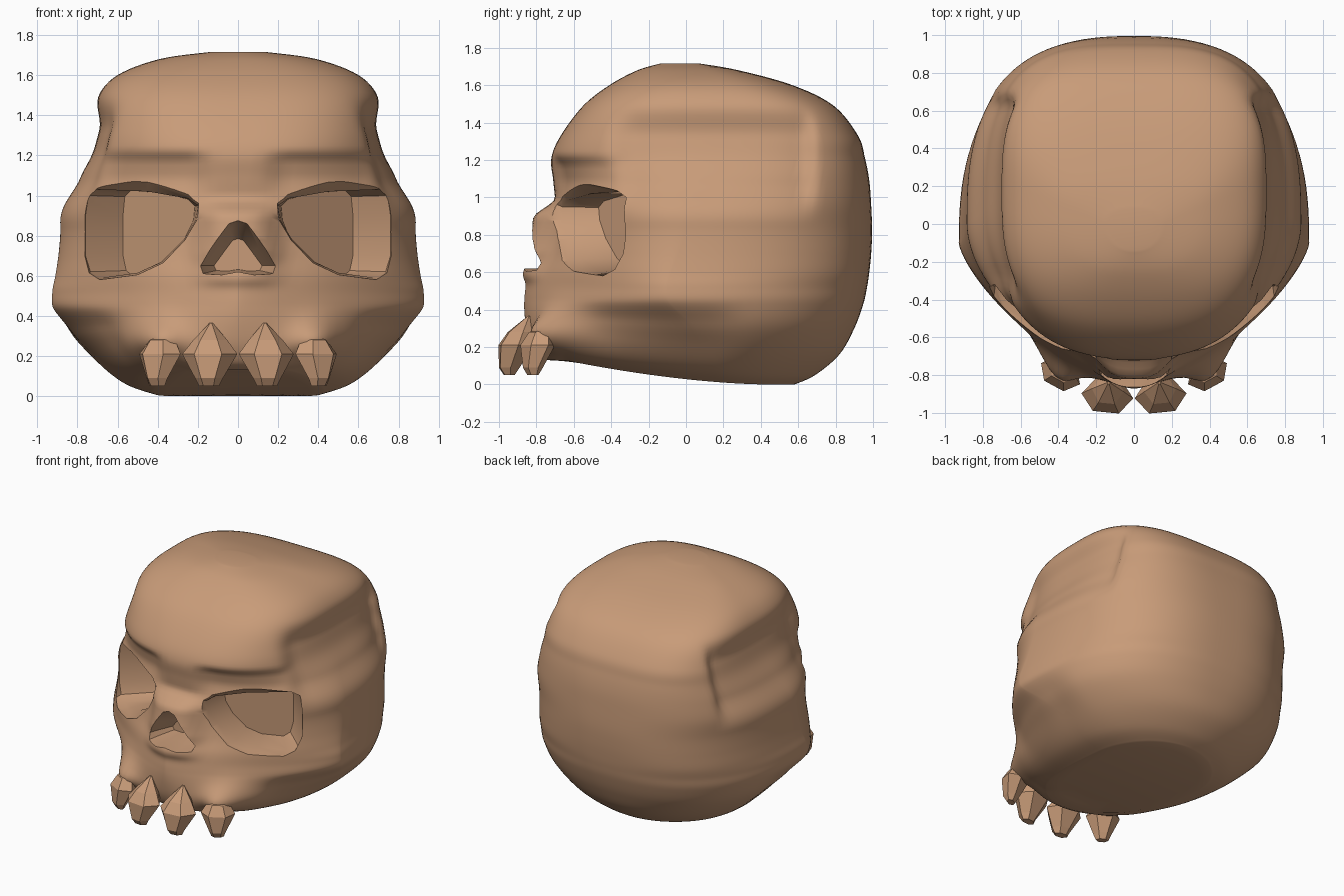
import bpy, bmesh, math

if "Cube" in bpy.data.objects:
    bpy.data.objects.remove(bpy.data.objects["Cube"])

bone = bpy.data.materials.new("tan bone")
bone.diffuse_color = (0.58, 0.33, 0.19, 1)
bone.use_nodes = True
bone.node_tree.nodes["Principled BSDF"].inputs["Base Color"].default_value = bone.diffuse_color


def make(name, verts, faces):
    me = bpy.data.meshes.new(name)
    me.from_pydata(verts, [], faces)
    bm = bmesh.new()
    bm.from_mesh(me)
    bmesh.ops.recalc_face_normals(bm, faces=bm.faces)
    bm.to_mesh(me)
    bm.free()
    ob = bpy.data.objects.new(name, me)
    bpy.context.collection.objects.link(ob)
    me.materials.append(bone)
    return ob


def loft(name, rings):
    """Skin closed rings of equal length and cap both ends."""
    n = len(rings[0])
    verts = [v for r in rings for v in r]
    faces = [(i * n + j, i * n + (j + 1) % n, (i + 1) * n + (j + 1) % n, (i + 1) * n + j)
             for i in range(len(rings) - 1) for j in range(n)]
    faces += [tuple(range(n))[::-1], tuple(range(len(verts) - n, len(verts)))]
    return make(name, verts, faces)


def step(a, b, t):
    t = min(1, max(0, (t - a) / (b - a)))
    return t * t * (3 - 2 * t)


def bump(t, width, power=2):
    return math.exp(-abs(t / width) ** power)


# Skull levels: height, front y, half width, y of widest point, back y, front and back roundness
L = [(0.00, -0.74, 0.42, 0.15, 0.58, 2.4, 2.0),
     (0.05, -0.80, 0.56, 0.15, 0.69, 2.3, 2.0),
     (0.16, -0.84, 0.71, 0.14, 0.82, 2.1, 2.1),
     (0.30, -0.86, 0.85, 0.05, 0.90, 1.7, 2.3),
     (0.43, -0.865, 0.92, -0.08, 0.948, 1.45, 2.45),
     (0.52, -0.855, 0.925, -0.10, 0.968, 1.4, 2.5),
     (0.60, -0.82, 0.91, -0.08, 0.98, 1.5, 2.6),
     (0.70, -0.76, 0.895, -0.04, 0.99, 1.65, 2.6),
     (0.82, -0.72, 0.885, 0.00, 0.995, 1.8, 2.6),
     (0.96, -0.70, 0.885, 0.02, 0.99, 1.95, 2.7),
     (1.09, -0.71, 0.84, 0.08, 0.98, 2.1, 2.8),
     (1.21, -0.72, 0.78, 0.14, 0.957, 2.4, 3.0),
     (1.33, -0.67, 0.745, 0.15, 0.92, 2.6, 3.2),
     (1.49, -0.55, 0.70, 0.15, 0.79, 2.8, 3.3),
     (1.60, -0.41, 0.60, 0.12, 0.57, 2.8, 3.2),
     (1.68, -0.26, 0.39, 0.08, 0.28, 2.6, 2.8),
     (1.715, -0.14, 0.14, 0.0, 0.08, 2.0, 2.0)]


def level(u):
    i = min(int(u), len(L) - 2)
    t = u - i
    p = [L[max(0, min(len(L) - 1, i + k))] for k in (-1, 0, 1, 2)]
    return [0.5 * (2 * b + (c - a) * t + (2 * a - 5 * b + 4 * c - d) * t * t
                   + (3 * b - a - 3 * c + d) * t ** 3) for a, b, c, d in zip(*p)]


def ring(lv, shrink=1.0, n=120):
    z0, yf, w, yw, yb, nf, nb = lv
    out = []
    for k in range(n):
        a = 2 * math.pi * k / n
        s, c = math.sin(a), math.cos(a)
        e = 2 / (nf if c > 0 else nb)
        x = w * abs(s) ** e * (1 if s >= 0 else -1)
        r = abs(c) ** e
        y = yw - (yw - yf) * r if c > 0 else yw + (yb - yw) * r
        x, y, z = x * shrink, y * shrink, z0
        if c > 0:
            # nose bridge, nasal spine, recess under the brow, tooth ridge at the jaw corners
            y -= 0.11 * bump(x, .19, 4) * step(1.0, 0.89, z) * step(0.58, 0.72, z)
            y -= 0.045 * bump(x, .19, 4) * bump(z - .595, .045)
            y += 0.04 * step(.1, .25, abs(x)) * step(.75, .6, abs(x)) * step(1.24, 1.16, z) * step(.95, 1.1, z)
            y -= 0.12 * bump(abs(x) - .41, .12) * bump(z - .2, .16) * step(-.3, -.5, y) * step(.7, 1, shrink)
        # hollow temples
        d = 0.055 * step(0.71, 0.61, y) * step(-0.45, -0.25, y) * step(0.86, 1.08, z) * step(1.52, 1.32, z)
        # undercut below the cheekbones
        d += 0.03 * step(0.38, 0.1, y) * step(-0.6, -0.4, y) * step(0.46, 0.32, z) * step(0.05, 0.25, z)
        if abs(x) > 0.4:
            x -= math.copysign(d, x)
        # underside rises toward the front
        z += 0.13 * min(1, max(0, (0.45 - y) / 1.1)) ** 1.7 * max(0, 1 - z / 0.45)
        out.append((x, y, z))
    return out


rings = [ring(L[0], f) for f in (0.08, 0.25, 0.45, 0.65, 0.85)]
rings += [ring(level(i / 6)) for i in range(6 * (len(L) - 1) + 1)]
skull = loft("skull", rings)

# Eye socket cutters, slanted to follow the face, with a slanted back wall
eye = [(.20, .95), (.25, .985), (.45, 1.02), (.70, 1.03), (.745, 1.0), (.76, .90), (.76, .70),
       (.735, .62), (.68, .59), (.50, .615), (.38, .67), (.27, .78), (.21, .88)]
cutters = []
for side in (-1, 1):
    secs = []
    for t, sc, lift in ((-0.95, 1.08, .18), (-0.70, 1.06, .12), (-0.57, 1.04, .06), (-0.49, 1.0, 0)):
        sec = []
        for px, pz in eye:
            x = .48 + (px - .48) * sc
            z = .82 + (pz - .82) * sc + lift * step(.88, 1.0, pz) * (1 - .7 * step(.5, .75, px))
            sec.append((side * x, t + .62 * (x - .48), z))
        secs.append(sec)
    sec = []
    for px, pz in eye:
        x = .215 + (px - .2) * .64
        sec.append((side * x, -.48 + .85 * (x - .2), .82 + (pz - .82) * .97))
    secs.append(sec)
    cutters.append(loft("eye_socket_cutter", secs))

# Nose opening cutter
half = [(.045, .86), (.12, .76), (.20, .65), (.18, .61), (.08, .605)]
nose = [(0, .875)] + half + [(0, .62)] + [(-x, z) for x, z in half[::-1]]
cutters.append(loft("nose_cutter", [[(x * sc, y, .65 + (z - .65) * sc) for x, z in nose]
                                    for y, sc in ((-1.1, 1.06), (-0.82, 1.0), (-0.72, .85), (-0.6, .6))]))

for c in cutters:
    m = skull.modifiers.new("cut", 'BOOLEAN')
    m.operation, m.solver, m.object = 'DIFFERENCE', 'EXACT', c
bpy.context.view_layer.update()
bpy.context.view_layer.objects.active = skull
skull.select_set(True)
for m in list(skull.modifiers):
    bpy.ops.object.modifier_apply(modifier=m.name)
for c in cutters:
    bpy.data.objects.remove(c)
bpy.ops.object.shade_smooth_by_angle(angle=math.radians(38))


# Faceted teeth: rings of (height, forward offset, half width, half depth)
def tooth(name, x, y, turn, top, size):
    prof = [(.05, -.045, .05, .03), (.09, -.045, .07, .06), (.21, -.01, .138, .10),
            (.28, .02, .085, .08), (top, .06, .008, .008)]
    secs = []
    for z, f, rx, ry in prof:
        sec = []
        for k in range(6):
            a = math.pi * k / 3
            dx, dy = size * rx * math.cos(a), size * (f + ry * math.sin(a))
            sec.append((x + dx * math.cos(turn) - dy * math.sin(turn),
                        y + dx * math.sin(turn) + dy * math.cos(turn), z))
        secs.append(sec)
    return loft(name, secs)


for s in (-1, 1):
    tooth("inner_tooth", s * .14, -.90, s * .1, .365, 1)
    tooth("outer_tooth", s * .385, -.785, s * .5, .31, .85)
